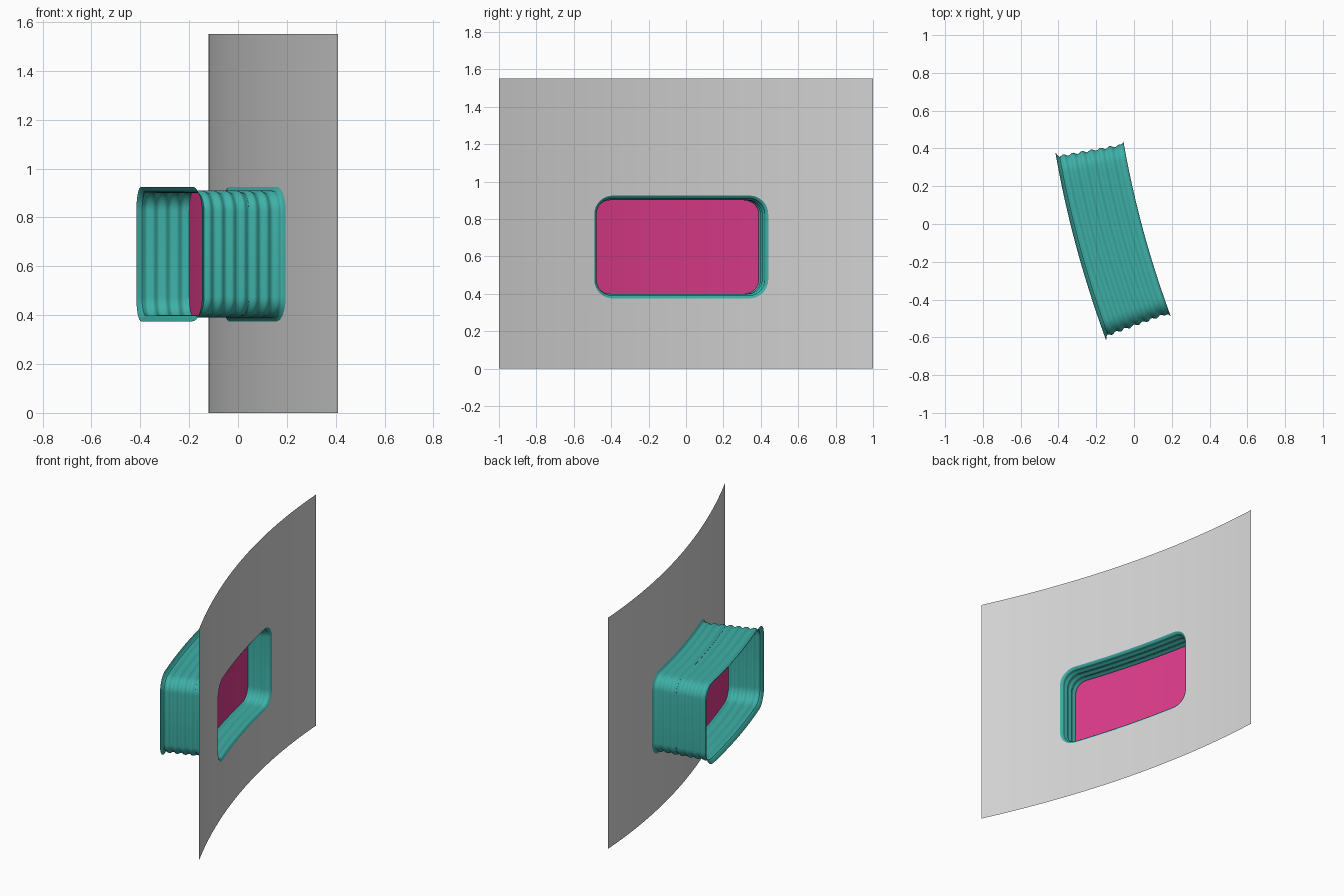
import bpy
from math import sin, cos, pi, hypot

cube = bpy.data.objects.get("Cube")
if cube:
    bpy.data.objects.remove(cube, do_unlink=True)

# Main sizes
WALL_H = 1.55
MID_Y, MID_Z = -0.025, 0.65
HALF_W, HALF_H, CORNER = 0.465, 0.275, 0.1
DEPTH, PANE_DEPTH, RIB = 0.365, 0.15, 0.05


def material(name, rgb):
    m = bpy.data.materials.new(name)
    m.use_nodes = True
    m.diffuse_color = (*rgb, 1)
    m.node_tree.nodes["Principled BSDF"].inputs["Base Color"].default_value = (*rgb, 1)
    return m


grey = material("wall grey", (0.68, 0.68, 0.68))
teal = material("tunnel teal", (0.048, 0.44, 0.39))
pink = material("pane pink", (0.73, 0.045, 0.26))


def place(y, z, d=0):
    """Point on the curved wall, pushed out by d along the wall normal."""
    x = 0.04 - 0.265 * y + 0.105 * y * y
    slope = -0.265 + 0.21 * y
    n = hypot(1, slope)
    return (x - d / n, y + d * slope / n, z)


def columns(inset):
    """Rounded rectangle as (y, half height) columns from end to end."""
    w, h, r = HALF_W - inset, HALF_H - inset, CORNER - inset
    arc = [(-w + r * (1 - cos(k * pi / 16)), h - r + r * sin(k * pi / 16))
           for k in range(9)]
    flat = w - r
    mid = [(-flat + 2 * flat * k / 16, h) for k in range(1, 16)]
    cols = arc + mid + [(-u, v) for u, v in reversed(arc)]
    return [(MID_Y + u, v) for u, v in cols]


def build(name, verts, faces, mat):
    mesh = bpy.data.meshes.new(name)
    mesh.from_pydata(verts, [], faces)
    mesh.materials.append(mat)
    ob = bpy.data.objects.new(name, mesh)
    bpy.context.collection.objects.link(ob)
    bpy.ops.object.select_all(action="DESELECT")
    ob.select_set(True)
    bpy.context.view_layer.objects.active = ob
    bpy.ops.object.shade_smooth_by_angle(angle=pi / 4)
    return ob


# Curved wall: four rows of points per column, middle row left open at the tunnel
hole = columns(0)
side_h = hole[0][1]
first, last = hole[0][0], hole[-1][0]
before = [(-1 + (first + 1) * k / 8, side_h) for k in range(8)]
after = [(last + (1 - last) * k / 8, side_h) for k in range(1, 9)]
wall_cols = before + hole + after
verts, faces = [], []
for y, h in wall_cols:
    verts += [place(y, z) for z in (0, MID_Z - h, MID_Z + h, WALL_H)]
for i in range(len(wall_cols) - 1):
    in_hole = len(before) <= i < len(before) + len(hole) - 1
    for row in range(3):
        if row == 1 and in_hole:
            continue
        a = i * 4 + row
        faces.append((a, a + 4, a + 5, a + 1))
build("curved_wall", verts, faces, grey)


# Ribbed tunnel: rounded rings along the depth, flared to a lip at both ends
def ring_inset(d):
    edge = min(d, DEPTH - d)
    body = 1 - max(0, 1 - edge / 0.022) ** 2
    return body * (0.02 + 0.005 * cos(2 * pi * (d - PANE_DEPTH) / RIB))


verts, faces = [], []
RINGS = 58
for j in range(RINGS + 1):
    d = DEPTH * j / RINGS
    cols = columns(ring_inset(d))
    loop = [(y, MID_Z + h) for y, h in cols]
    loop += [(y, MID_Z - h) for y, h in reversed(cols)]
    verts += [place(y, z, d) for y, z in loop]
count = len(loop)
for j in range(RINGS):
    for k in range(count):
        a, b = j * count + k, j * count + (k + 1) % count
        faces.append((a, b, b + count, a + count))
build("ribbed_tunnel", verts, faces, teal)

# Pane across the tunnel, its rim just showing in one groove
verts, faces = [], []
pane_cols = columns(0.0235)
for y, h in pane_cols:
    verts += [place(y, MID_Z - h, PANE_DEPTH), place(y, MID_Z + h, PANE_DEPTH)]
for i in range(len(pane_cols) - 1):
    a = i * 2
    faces.append((a, a + 2, a + 3, a + 1))
build("pane", verts, faces, pink)
